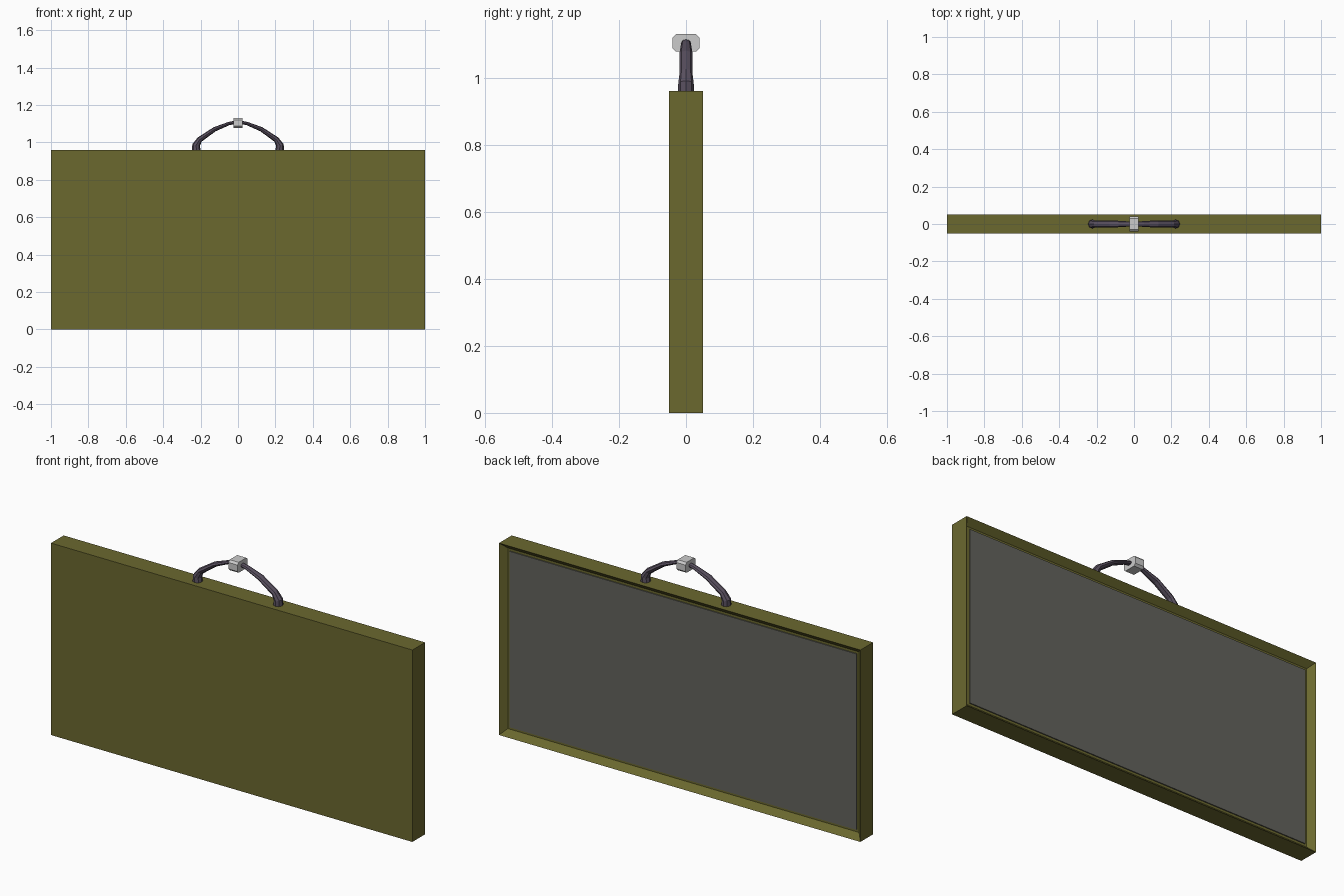
import bpy, bmesh, math
from mathutils import Vector

if "Cube" in bpy.data.objects:
    bpy.data.objects.remove(bpy.data.objects["Cube"])


def paint(name, rgb):
    m = bpy.data.materials.new(name)
    m.diffuse_color = (*rgb, 1)
    m.use_nodes = True
    m.node_tree.nodes["Principled BSDF"].inputs["Base Color"].default_value = m.diffuse_color
    return m


def finish(name, bm, mat=None):
    bmesh.ops.recalc_face_normals(bm, faces=bm.faces)
    me = bpy.data.meshes.new(name)
    bm.to_mesh(me)
    bm.free()
    ob = bpy.data.objects.new(name, me)
    bpy.context.collection.objects.link(ob)
    if mat:
        me.materials.append(mat)
    return ob


def box(lo, hi):
    bm = bmesh.new()
    bmesh.ops.create_cube(bm, size=1)
    for v in bm.verts:
        v.co = Vector([(a + b) / 2 + c * (b - a) for a, b, c in zip(lo, hi, v.co)])
    return bm


olive = paint("olive", (0.147, 0.138, 0.028))
dark_grey = paint("dark_grey", (0.125, 0.125, 0.107))
leather = paint("leather", (0.10, 0.08, 0.115))

# Case: a slab with a tray recessed into its back
bm = box((-1, -0.05, 0), (1, 0.05, 0.96))
bm.normal_update()
back = max(bm.faces, key=lambda f: f.normal.y)
bmesh.ops.inset_region(bm, faces=[back], thickness=0.04)
for v in back.verts:
    v.co.y -= 0.03
finish("case", bm, olive)

# Panel lying in the recess
finish("back_panel", box((-0.96, 0.015, 0.04), (0.96, 0.025, 0.92)), dark_grey)

# Handle: x, z, half width in y, half thickness for one side, then mirrored
side = [(0.222, 0.95, 0.024, 0.024), (0.224, 0.985, 0.023, 0.021),
        (0.205, 1.015, 0.019, 0.015), (0.125, 1.07, 0.02, 0.012),
        (0.05, 1.10, 0.015, 0.009)]
path = [(-x, z, w, t) for x, z, w, t in side] + [(0, 1.11, 0.013, 0.009)] + side[::-1]
bm = bmesh.new()
rings = []
N = 8
for i, (x, z, w, t) in enumerate(path):
    a, b = path[max(i - 1, 0)], path[min(i + 1, len(path) - 1)]
    d = Vector((b[0] - a[0], 0, b[1] - a[1])).normalized()
    if i in (0, len(path) - 1):
        d = Vector((0, 0, 1 if i == 0 else -1))
    n = Vector((-d.z, 0, d.x))
    rings.append([bm.verts.new(Vector((x, 0, z)) + n * t * math.cos(k * math.tau / N)
                               + Vector((0, w * math.sin(k * math.tau / N), 0)))
                  for k in range(N)])
for r, s in zip(rings, rings[1:]):
    for k in range(N):
        bm.faces.new((r[k], r[(k + 1) % N], s[(k + 1) % N], s[k]))
bm.faces.new(rings[0])
bm.faces.new(rings[-1])
finish("handle", bm, leather)

# Clasp: block with its lengthwise edges chamfered
bm = box((-0.025, -0.04, 1.078), (0.025, 0.04, 1.13))
edges = [e for e in bm.edges if abs(e.verts[0].co.x - e.verts[1].co.x) > 0.01]
bmesh.ops.bevel(bm, geom=edges, offset=0.01, segments=1, affect='EDGES')
finish("handle_clasp", bm)
